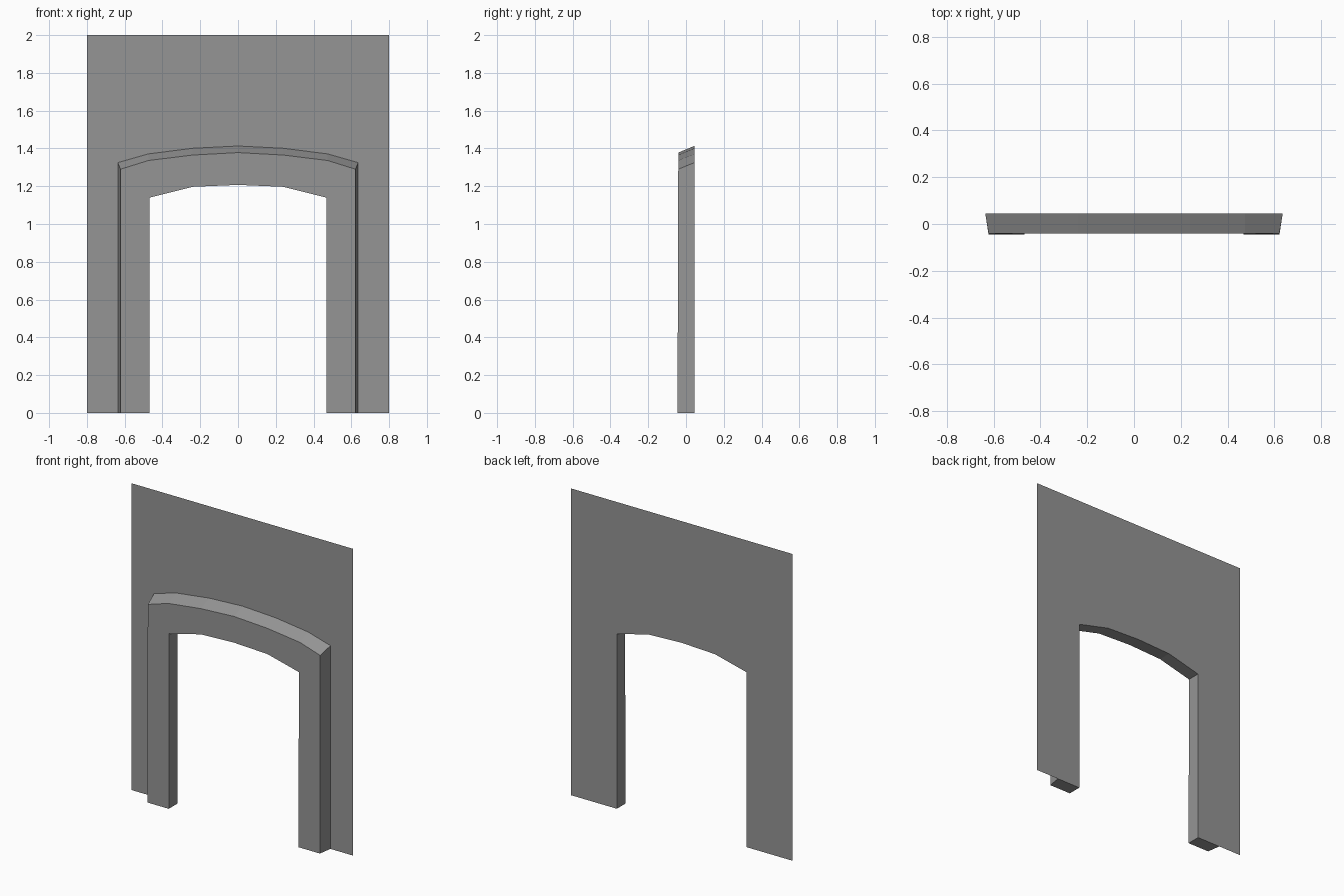
import bpy
import bmesh

cube = bpy.data.objects.get("Cube")
if cube:
    bpy.data.objects.remove(cube, do_unlink=True)

grey = bpy.data.materials.new("stone grey")
grey.use_nodes = True
colour = (0.3, 0.3, 0.3, 1)
grey.diffuse_color = colour
grey.node_tree.nodes["Principled BSDF"].inputs["Base Color"].default_value = colour

BACK, FRONT, FOOT = 0.044, -0.041, -0.045


def arch(half):
    """Mirror a right-hand half profile, listed from the floor to the crown."""
    return half + [(-x, z) for x, z in reversed(half[:-1])]


def make_object(name, build):
    bm = bmesh.new()
    build(bm)
    mesh = bpy.data.meshes.new(name)
    bm.to_mesh(mesh)
    bm.free()
    mesh.materials.append(grey)
    obj = bpy.data.objects.new(name, mesh)
    bpy.context.collection.objects.link(obj)
    return obj


inner = arch([(0.468, 0), (0.468, 1.14), (0.24, 1.197), (0, 1.207)])
outer_back = arch([(0.636, 0), (0.636, 1.325), (0.475, 1.371), (0.24, 1.401), (0, 1.413)])
outer_front = arch([(0.622, 0), (0.622, 1.29), (0.475, 1.336), (0.24, 1.365), (0, 1.378)])


# Thin wall sheet with the arched opening cut out
def wall(bm):
    outline = [(-0.8, 0), (-0.8, 2), (0.8, 2), (0.8, 0)] + inner
    face = bm.faces.new([bm.verts.new((x, BACK, z)) for x, z in outline])
    face.normal_update()
    if face.normal.y > 0:
        face.normal_flip()


# Raised surround: sloping outer edge, front face, inner reveal and feet
def surround(bm):
    def path(points, front):
        return [bm.verts.new((x, (FRONT if z else FOOT) if front else BACK, z))
                for x, z in points]

    def strip(a, b):
        for i in range(len(a) - 1):
            bm.faces.new((a[i], a[i + 1], b[i + 1], b[i]))

    ob, of = path(outer_back, False), path(outer_front, True)
    nf, nb = path(inner, True), path(inner, False)
    strip(ob, of)
    strip(nf, nb)
    bm.faces.new(of + nf[::-1])
    for end in (0, -1):
        bm.faces.new((ob[end], of[end], nf[end], nb[end]))
    bmesh.ops.recalc_face_normals(bm, faces=bm.faces)
    # The front face must look outwards
    front = max(bm.faces, key=lambda f: len(f.verts))
    front.normal_update()
    if front.normal.y > 0:
        bmesh.ops.reverse_faces(bm, faces=bm.faces)


make_object("wall_panel", wall)
make_object("arch_surround", surround)
